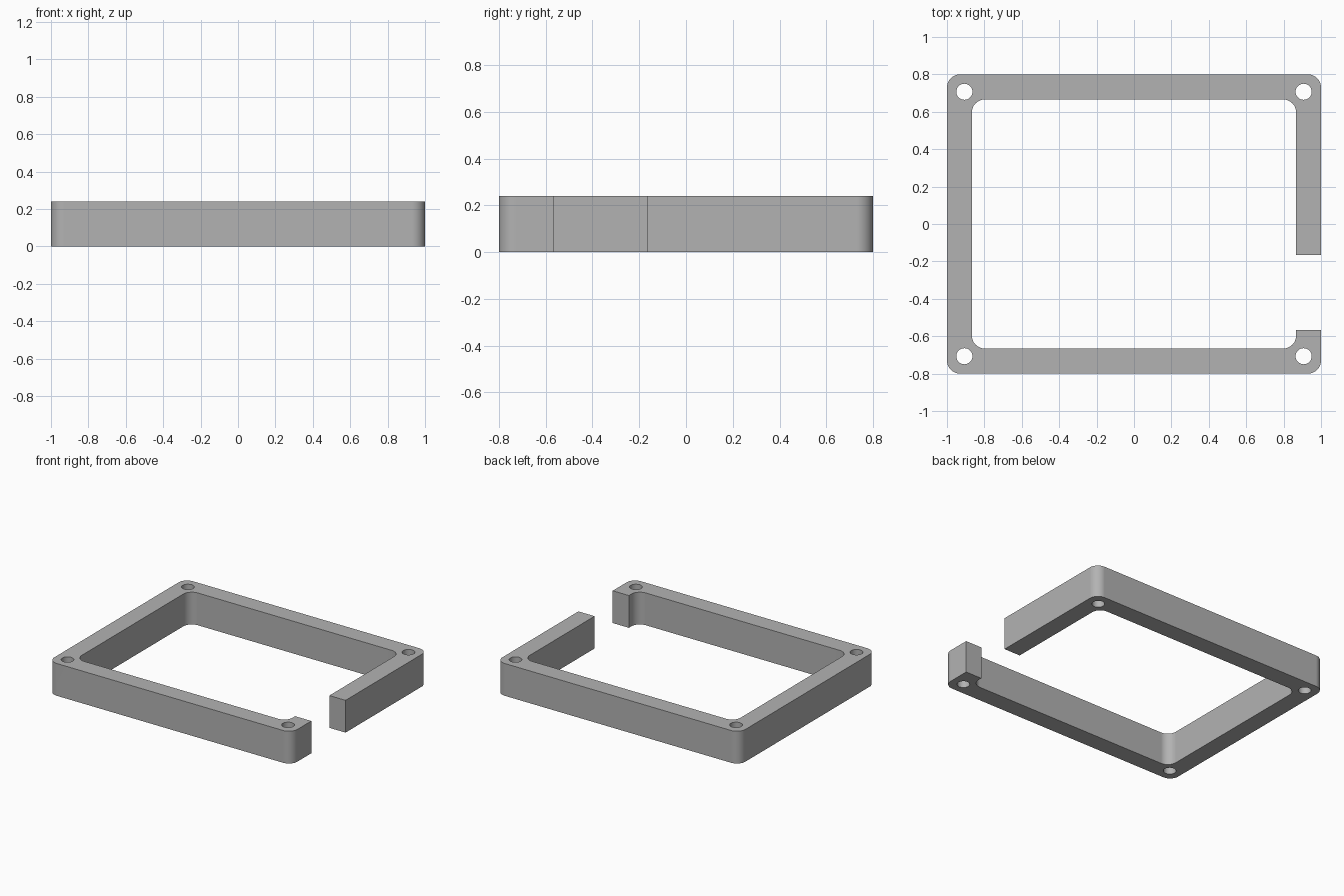
import bpy, bmesh
from math import cos, sin, pi
from mathutils import Vector

cube = bpy.data.objects.get("Cube")
if cube:
    bpy.data.objects.remove(cube, do_unlink=True)

OX, OY = 1.0, 0.8            # outer half sizes
IX, IY = 0.867, 0.666        # inner half sizes
HEIGHT = 0.24
GAP = (-0.567, -0.165)       # opening in the left wall
R = 0.07                     # corner rounding
HOLE_X, HOLE_Y, HOLE_R = 0.907, 0.707, 0.043


def arc(cx, cy, radius, start, sweep, steps):
    return [Vector((cx + radius * cos(start + sweep * i / steps),
                    cy + radius * sin(start + sweep * i / steps), 0))
            for i in range(steps + 1)]


def corner(hx, hy, sx, sy, direction):
    """Rounded corner of a rectangle, traced clockwise (-1) or the other way (1)."""
    middle = Vector((sx, sy)).to_3d()
    angle = Vector((1, 0, 0)).rotation_difference(middle).angle * (1 if sy > 0 else -1)
    return arc(sx * (hx - R), sy * (hy - R), R,
               angle - direction * pi / 4, direction * pi / 2, 12)


# Open frame outline: around the outside, then back along the inside
corners = [(1, -1), (-1, -1), (-1, 1), (1, 1)]
outline = [Vector((OX, GAP[0], 0))]
for sx, sy in corners:
    outline += corner(OX, OY, sx, sy, -1)
outline += [Vector((OX, GAP[1], 0)), Vector((IX, GAP[1], 0))]
for sx, sy in reversed(corners):
    outline += corner(IX, IY, sx, sy, 1)
outline.append(Vector((IX, GAP[0], 0)))

# Screw holes, one in each corner
loops = [outline]
for sx, sy in corners:
    loops.append(arc(sx * HOLE_X, sy * HOLE_Y, HOLE_R, 0, 2 * pi, 32)[:-1])

# Fill the profile and extrude it
bm = bmesh.new()
for loop in loops:
    verts = [bm.verts.new(p) for p in loop]
    for a, b in zip(verts, verts[1:] + verts[:1]):
        bm.edges.new((a, b))
bmesh.ops.triangle_fill(bm, edges=bm.edges[:], use_beauty=True, normal=(0, 0, 1))
result = bmesh.ops.extrude_face_region(bm, geom=bm.faces[:], use_keep_orig=True)
top = [g for g in result["geom"] if isinstance(g, bmesh.types.BMVert)]
bmesh.ops.translate(bm, verts=top, vec=(0, 0, HEIGHT))
bmesh.ops.recalc_face_normals(bm, faces=bm.faces[:])

mesh = bpy.data.meshes.new("open_frame")
bm.to_mesh(mesh)
bm.free()
frame = bpy.data.objects.new("open_frame", mesh)
bpy.context.collection.objects.link(frame)

# Plain grey material
grey = bpy.data.materials.new("plain grey")
grey.use_nodes = True
colour = (0.45, 0.45, 0.45, 1)
grey.diffuse_color = colour
grey.node_tree.nodes["Principled BSDF"].inputs["Base Color"].default_value = colour
mesh.materials.append(grey)

# Smooth rounded corners, sharp rims, flat walls
bpy.ops.object.select_all(action="DESELECT")
frame.select_set(True)
bpy.context.view_layer.objects.active = frame
bpy.ops.object.shade_smooth_by_angle(angle=pi / 6)
weighted = frame.modifiers.new("flat_walls", "WEIGHTED_NORMAL")
weighted.keep_sharp = True
